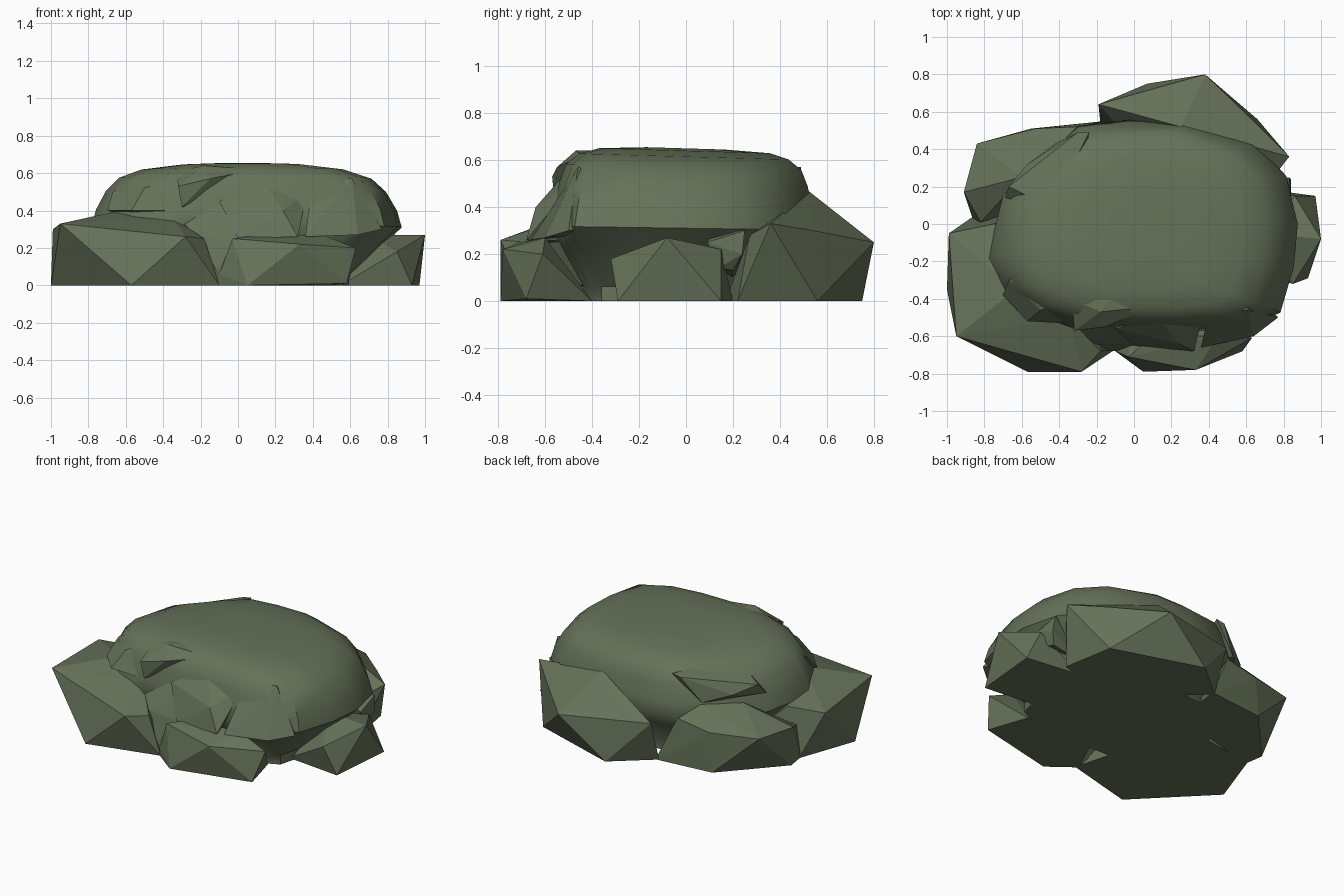
import bpy
import bmesh
import math

cube = bpy.data.objects.get("Cube")
if cube:
    bpy.data.objects.remove(cube, do_unlink=True)

# One mossy stone colour
STONE = (0.132, 0.168, 0.100, 1.0)
stone = bpy.data.materials.new("mossy_stone")
stone.use_nodes = True
stone.diffuse_color = STONE
shader = next(n for n in stone.node_tree.nodes if n.type == 'BSDF_PRINCIPLED')
shader.inputs["Base Color"].default_value = STONE
shader.inputs["Roughness"].default_value = 0.9


def finish(name, bm):
    """Turn a bmesh into a named stone object."""
    bmesh.ops.recalc_face_normals(bm, faces=bm.faces[:])
    mesh = bpy.data.meshes.new(name)
    bm.to_mesh(mesh)
    bm.free()
    mesh.materials.append(stone)
    obj = bpy.data.objects.new(name, mesh)
    bpy.context.collection.objects.link(obj)
    return obj


def chiselled_rock(name, *corners):
    """Flat-faced rock wrapped around a handful of corners."""
    bm = bmesh.new()
    for corner in corners:
        bm.verts.new(corner)
    hull = bmesh.ops.convex_hull(bm, input=bm.verts[:])
    loose = {g for g in hull["geom_interior"] + hull["geom_unused"]
             if isinstance(g, bmesh.types.BMVert)}
    bmesh.ops.delete(bm, geom=list(loose), context='VERTS')
    return finish(name, bm)


def lofted_boulder(name, outline, levels, tilt):
    """Stack scaled copies of an outline, leaning the upper rings."""
    bm = bmesh.new()
    rings = []
    for z, wide, deep in levels:
        lean = tilt * z / levels[-1][0]
        rings.append([bm.verts.new((x * wide, y * deep, z + lean * y * deep))
                      for x, y in outline])
    count = len(outline)
    for low, high in zip(rings, rings[1:]):
        for i in range(count):
            j = (i + 1) % count
            bm.faces.new((low[i], low[j], high[j], high[i]))
    bm.faces.new(rings[0][::-1])
    bm.faces.new(rings[-1])
    return finish(name, bm)


# Weathered main boulder: wide brow, undercut foot, nearly flat crown
outline = [(.85, 0), (.79, .25), (.63, .42), (.28, .54), (-.02, .54),
           (-.29, .51), (-.48, .35), (-.68, .15), (-.76, -.18), (-.68, -.36),
           (-.54, -.47), (-.3, -.55), (0, -.56), (.3, -.56), (.6, -.53),
           (.76, -.46), (.83, -.22)]
levels = [(0, .74, .78), (.06, .74, .78), (.22, .92, .94), (.31, 1.03, 1.03),
          (.4, 1, 1), (.5, .93, .96), (.57, .84, .91), (.615, .68, .81),
          (.64, .42, .66), (.65, .16, .3)]
boulder = lofted_boulder("main_boulder", outline, levels, -.03)
bpy.ops.object.select_all(action='DESELECT')
boulder.select_set(True)
bpy.context.view_layer.objects.active = boulder
bpy.ops.object.shade_smooth_by_angle(angle=math.radians(42))

# Large foot rocks around the boulder
chiselled_rock("front_right_foot_rock",
               (-1, -.35, 0), (-.99, -.05, .3), (-.95, -.6, .33),
               (-.57, -.79, 0), (-.28, -.79, .26), (-.18, -.68, .25),
               (-.1, -.67, 0), (-.63, -.35, .4), (-.35, -.5, .36),
               (-.75, 0, .3), (-.86, .04, 0), (-.4, .1, 0), (-.2, -.3, 0))
chiselled_rock("front_left_foot_rock",
               (.05, -.79, 0), (.58, -.68, .01), (-.03, -.71, .25),
               (.33, -.78, .22), (.63, -.61, .2), (.45, -.6, .27),
               (-.1, -.68, .06), (-.12, -.66, 0), (.1, -.6, .27),
               (0, -.4, 0), (.5, -.4, 0))
chiselled_rock("left_foot_rock",
               (1, -.08, .27), (.93, -.29, 0), (.85, -.32, .18),
               (.86, .15, .22), (.97, .15, 0), (.7, -.05, .27),
               (.55, -.25, 0), (.6, .2, 0))
chiselled_rock("left_rubble",
               (.84, .09, .25), (.83, .25, .3), (.84, .24, .2),
               (.8, .2, .13), (.82, .14, .14), (.6, .15, .35), (.6, .2, .1))
chiselled_rock("back_foot_rock",
               (.38, .8, .25), (.83, .36, .33), (.66, .56, 0),
               (.76, .27, .28), (.72, .22, 0), (.07, .75, 0),
               (-.19, .64, .28), (.05, .63, .34), (.25, .52, .47),
               (.65, .54, .3), (-.18, .54, 0), (.3, .1, 0))
chiselled_rock("back_right_foot_rock",
               (-.84, .43, .27), (-.91, .17, .27), (-.88, .15, 0),
               (-.82, .01, .2), (-.86, .02, 0), (-.55, .51, 0),
               (-.53, .51, .26), (-.3, .52, .3), (-.16, .55, 0),
               (-.6, .25, .38), (-.4, .42, .38), (-.2, .2, 0))

# Slope filling the gap between the front foot rocks
chiselled_rock("front_apron",
               (-.3, -.55, .34), (-.22, -.64, .26), (-.12, -.68, .09),
               (-.04, -.68, .02), (.05, -.64, .25), (.12, -.55, .46),
               (-.12, -.54, .45), (-.12, -.65, 0), (-.1, -.3, .1))

# Broken ledges on the boulder
chiselled_rock("front_ledge",
               (-.1, -.56, .45), (.13, -.5, .56), (.24, -.5, .53),
               (.24, -.64, .4), (.37, -.48, .5), (.33, -.57, .36),
               (.32, -.68, .26), (0, -.65, .25), (.1, -.3, .5),
               (.2, -.3, .25))
chiselled_rock("front_left_brow",
               (.38, -.57, .35), (.62, -.56, .35), (.61, -.46, .57),
               (.4, -.46, .57), (.64, -.6, .27), (.36, -.66, .26),
               (.77, -.5, .3), (.5, -.2, .5), (.5, -.2, .3))
chiselled_rock("front_crest",
               (-.33, -.4, .61), (-.18, -.47, .64), (.1, -.44, .62),
               (-.15, -.55, .57), (-.32, -.57, .53), (-.3, -.56, .42),
               (.1, -.1, .64), (-.3, -.1, .62), (-.1, -.2, .4))
chiselled_rock("front_right_ledge",
               (-.57, -.52, .4), (-.7, -.38, .4), (-.67, -.3, .5),
               (-.52, -.27, .59), (-.5, -.46, .52), (-.32, -.42, .58),
               (-.2, -.54, .4), (-.4, -.2, .35))
chiselled_rock("back_right_ledge",
               (-.67, .2, .5), (-.69, .14, .43), (-.57, .32, .45),
               (-.44, .09, .59), (-.3, .49, .56), (-.24, .49, .57),
               (-.42, .43, .4), (-.3, .1, .4))
